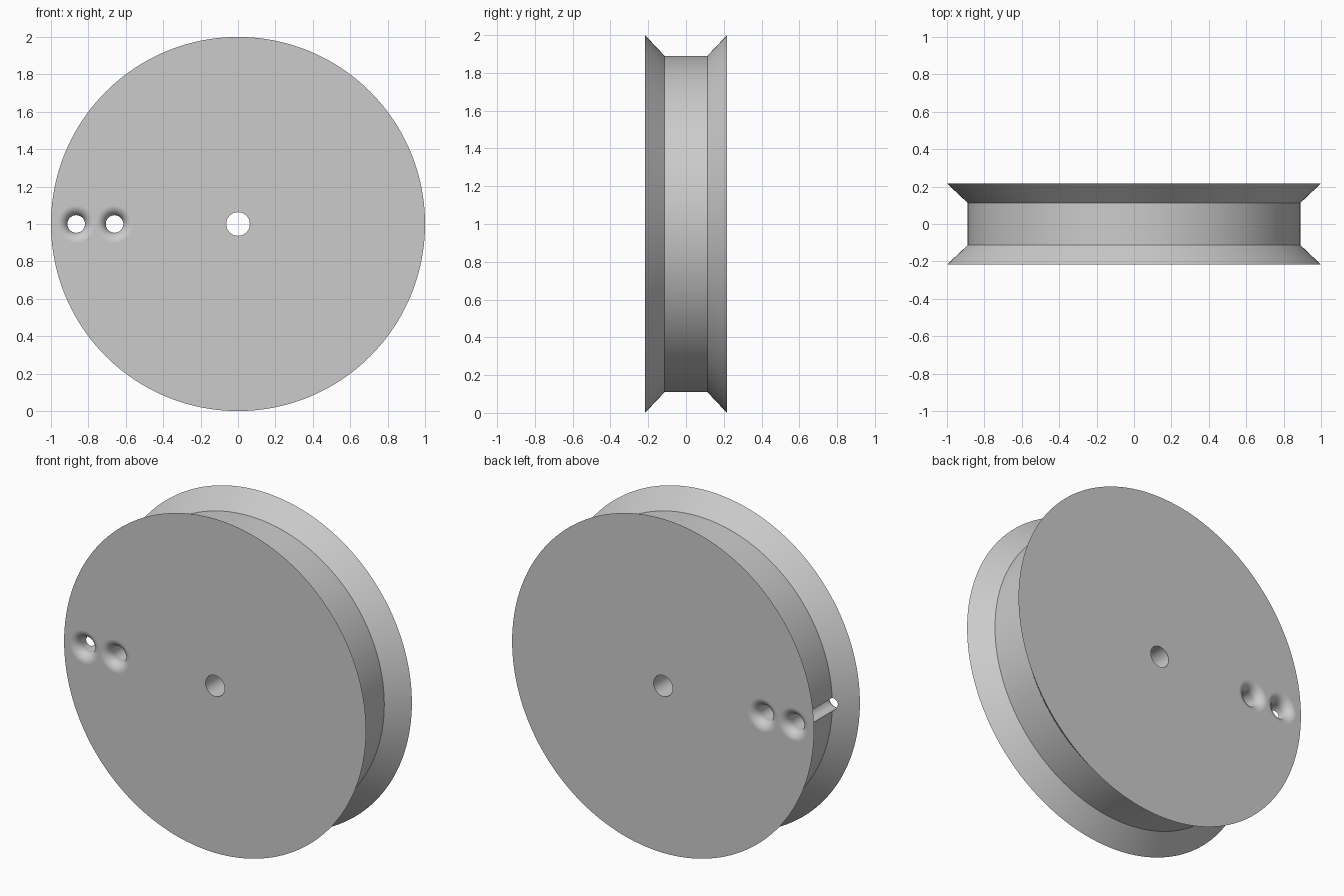
import bpy, bmesh
from math import sin, cos, pi, radians

if "Cube" in bpy.data.objects:
    bpy.data.objects.remove(bpy.data.objects["Cube"])

HALF = 0.217      # half thickness of the wheel
AXIS_Z = 1.0

grey = bpy.data.materials.new("light grey")
grey.use_nodes = True
colour = (0.6, 0.6, 0.6, 1)
grey.diffuse_color = colour
grey.node_tree.nodes["Principled BSDF"].inputs["Base Color"].default_value = colour


def lathe(name, profile, x=0.0, sides=48):
    """Solid of revolution about y from (y, radius) pairs, capped at both ends."""
    bm = bmesh.new()
    rings = []
    for y, r in profile:
        angles = [2 * pi * i / sides for i in range(sides)]
        rings.append([bm.verts.new((x + r * cos(a), y, AXIS_Z + r * sin(a))) for a in angles])
    for a, b in zip(rings, rings[1:]):
        for i in range(sides):
            j = (i + 1) % sides
            bm.faces.new((a[i], a[j], b[j], b[i]))
    bm.faces.new(rings[0])
    bm.faces.new(rings[-1])
    bmesh.ops.recalc_face_normals(bm, faces=bm.faces[:])
    mesh = bpy.data.meshes.new(name)
    bm.to_mesh(mesh)
    bm.free()
    mesh.materials.append(grey)
    obj = bpy.data.objects.new(name, mesh)
    bpy.context.collection.objects.link(obj)
    return obj


# Wheel with a flat-bottomed groove between sloping flanges
wheel = lathe("grooved_wheel",
              [(-HALF, 1), (-0.113, 0.89), (0.113, 0.89), (HALF, 1)], sides=160)

# Plain axle hole
cutters = [lathe("axle_hole_cutter", [(-0.4, 0.063), (0.4, 0.063)])]

# Cord holes with rounded mouths on both faces
bore, round_r, steps = 0.047, 0.053, 8
mouth = [(HALF - round_r + round_r * sin(t), bore + round_r * (1 - cos(t)))
         for t in (pi / 2 * i / steps for i in range(steps + 1))]
mouth.append((0.4, bore + round_r))
hourglass = [(-y, r) for y, r in reversed(mouth)] + mouth
for name, x in (("outer_cord_hole_cutter", -0.865), ("inner_cord_hole_cutter", -0.66)):
    cutters.append(lathe(name, hourglass, x))

# Cut the holes
bpy.ops.object.select_all(action="DESELECT")
wheel.select_set(True)
bpy.context.view_layer.objects.active = wheel
for cutter in cutters:
    cutter.hide_render = True
    mod = wheel.modifiers.new("hole", "BOOLEAN")
    mod.operation = "DIFFERENCE"
    mod.solver = "EXACT"
    mod.object = cutter
    bpy.ops.object.modifier_apply(modifier=mod.name)
    bpy.data.objects.remove(cutter)

# Smooth curves, flat side faces
bpy.ops.object.shade_smooth_by_angle(angle=radians(30))
weighted = wheel.modifiers.new("even shading", "WEIGHTED_NORMAL")
weighted.keep_sharp = True
weighted.weight = 100
